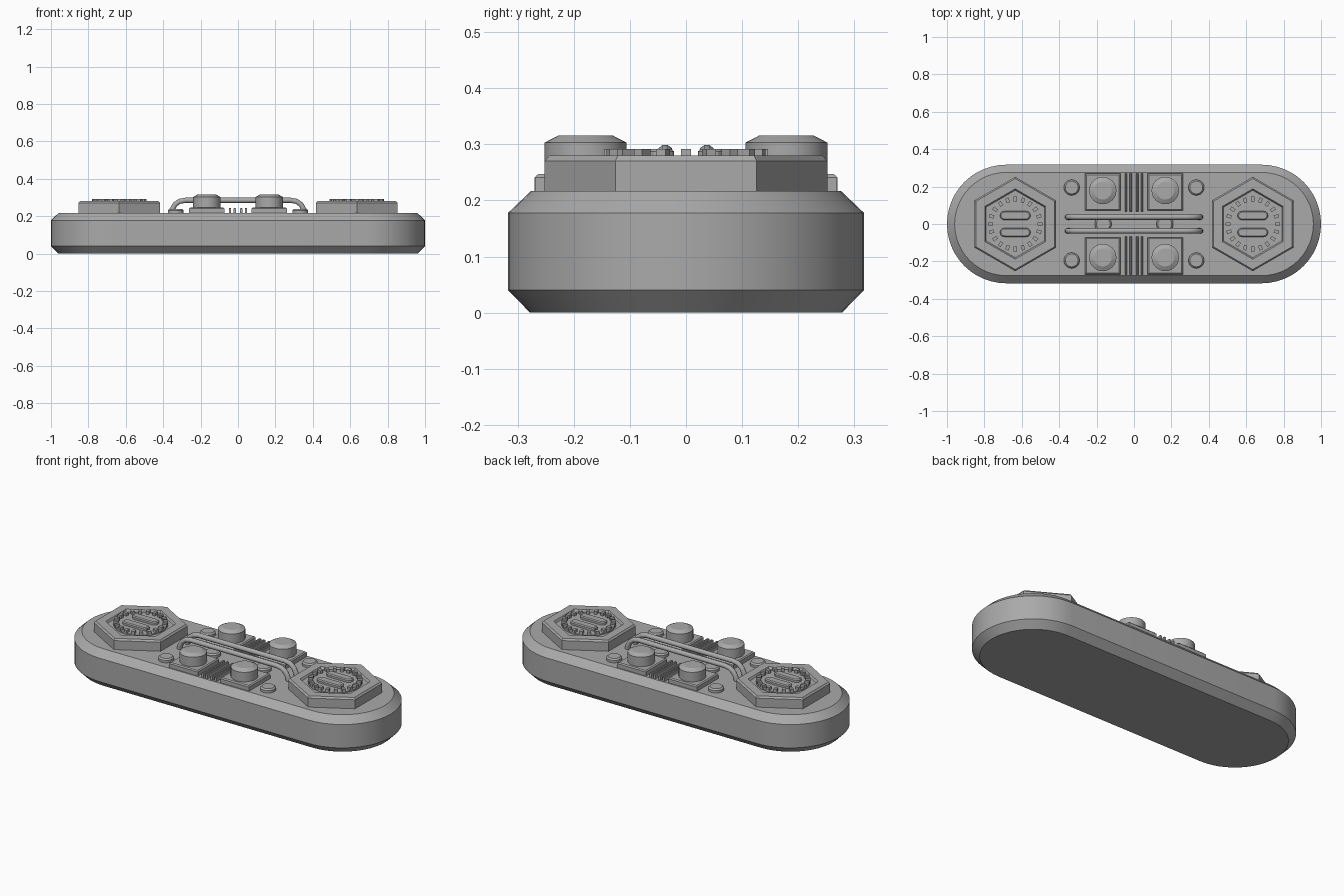
import bpy, bmesh
from math import cos, sin, pi, radians

old = bpy.data.objects.get("Cube")
if old:
    bpy.data.objects.remove(old, do_unlink=True)

grey = bpy.data.materials.new("mid grey")
grey.use_nodes = True
tone = (0.4, 0.4, 0.4, 1)
grey.diffuse_color = tone
grey.node_tree.nodes["Principled BSDF"].inputs["Base Color"].default_value = tone


def finish(name, bm):
    bmesh.ops.recalc_face_normals(bm, faces=bm.faces)
    mesh = bpy.data.meshes.new(name)
    bm.to_mesh(mesh)
    bm.free()
    mesh.materials.append(grey)
    ob = bpy.data.objects.new(name, mesh)
    bpy.context.collection.objects.link(ob)
    bpy.context.view_layer.objects.active = ob
    bpy.ops.object.select_all(action='DESELECT')
    ob.select_set(True)
    bpy.ops.object.shade_smooth_by_angle(angle=radians(25))
    return ob


def loft(name, outline, levels, at=(0, 0)):
    """Stack outline(size) rings at (size, z) levels and cap both ends."""
    bm = bmesh.new()
    rings = [[bm.verts.new((at[0] + x, at[1] + y, z)) for x, y in outline(s)]
             for s, z in levels]
    n = len(rings[0])
    for low, high in zip(rings, rings[1:]):
        for i in range(n):
            j = (i + 1) % n
            bm.faces.new((low[i], low[j], high[j], high[i]))
    bm.faces.new(rings[0][::-1])
    bm.faces.new(rings[-1])
    return finish(name, bm)


def polygon(sides, turn=0.0):
    return lambda r: [(r * cos(turn + 2 * pi * i / sides),
                       r * sin(turn + 2 * pi * i / sides)) for i in range(sides)]


def stadium(half, steps):
    def outline(r):
        arc = [-pi / 2 + pi * i / steps for i in range(steps + 1)]
        return ([(half + r * cos(a), r * sin(a)) for a in arc]
                + [(-half - r * cos(a), -r * sin(a)) for a in arc])
    return outline


def rectangle(hx, hy):
    def outline(inset):
        x, y = hx - inset, hy - inset
        return [(-x, -y), (x, -y), (x, y), (-x, y)]
    return outline


# Long rounded body with chamfered rims
loft("body", stadium(0.683, 24),
     [(0.278, 0), (0.317, 0.04), (0.317, 0.178), (0.276, 0.217)])

for side, sx in (("right", -1), ("left", 1)):
    cx = 0.635 * sx
    # Hexagonal housing with a shallow recess
    loft(side + "_hexagon_housing", polygon(6, pi / 2),
         [(0.252, 0.2), (0.252, 0.27), (0.243, 0.28), (0.188, 0.28), (0.18, 0.268)],
         (cx, 0))
    # Dial with a ring of teeth and two bars
    loft(side + "_dial", polygon(40), [(0.146, 0.26), (0.146, 0.275)], (cx, 0))
    bm = bmesh.new()
    for i in range(20):
        a = 2 * pi * i / 20
        made = bmesh.ops.create_cube(bm, size=1)["verts"]
        bmesh.ops.scale(bm, verts=made, vec=(0.026, 0.018, 0.03))
        bmesh.ops.translate(bm, verts=made, vec=(0.133, 0, 0.277))
        for v in made:
            x, y = v.co.x, v.co.y
            v.co.x = cx + x * cos(a) - y * sin(a)
            v.co.y = x * sin(a) + y * cos(a)
    finish(side + "_dial_teeth", bm)
    for end, sy in (("front", -1), ("back", 1)):
        loft(f"{side}_{end}_dial_bar", stadium(0.058, 6),
             [(0.024, 0.26), (0.024, 0.287), (0.018, 0.292)], (cx, 0.045 * sy))

        # Button on its square plate
        tag = f"{side}_{end}"
        loft(tag + "_button_plate", rectangle(0.094, 0.099),
             [(0, 0.2), (0, 0.241), (0.006, 0.247)], (0.167 * sx, 0.17 * sy))
        loft(tag + "_button", polygon(32),
             [(0.073, 0.24), (0.073, 0.303), (0.048, 0.316)], (0.167 * sx, 0.179 * sy))
        # Corner stud
        loft(tag + "_stud", polygon(24),
             [(0.042, 0.21), (0.042, 0.231), (0.034, 0.239)], (0.333 * sx, 0.195 * sy))
        # Vent fins
        for k, fx in enumerate((0.017, 0.043)):
            loft(f"{tag}_fin_{k + 1}", rectangle(0.006, 0.101),
                 [(0, 0.2), (0, 0.24), (0.003, 0.244)], (fx * sx, 0.169 * sy))
    # Stud under the rails
    loft(side + "_middle_stud", polygon(24),
         [(0.045, 0.21), (0.045, 0.232), (0.037, 0.239)], (0.165 * sx, 0))

# Pair of bent rails, swept as round tubes along a rounded handle path
half_path = [(0.358, 0.205), (0.352, 0.235), (0.337, 0.262), (0.313, 0.279), (0.28, 0.285)]
path = [(-x, z) for x, z in half_path] + half_path[::-1]
for end, sy in (("front", -1), ("back", 1)):
    curve = bpy.data.curves.new(end + "_rail_path", 'CURVE')
    curve.dimensions = '3D'
    curve.bevel_depth = 0.0145
    curve.bevel_resolution = 3
    curve.use_fill_caps = True
    spline = curve.splines.new('POLY')
    spline.points.add(len(path) - 1)
    for p, (x, z) in zip(spline.points, path):
        p.co = (x, 0.037 * sy, z, 1)
    curve.materials.append(grey)
    rail = bpy.data.objects.new(end + "_rail", curve)
    bpy.context.collection.objects.link(rail)
    for o in bpy.context.selected_objects:
        o.select_set(False)
    rail.select_set(True)
    bpy.context.view_layer.objects.active = rail
    bpy.ops.object.convert(target='MESH')
    bpy.ops.object.shade_smooth_by_angle(angle=radians(40))
